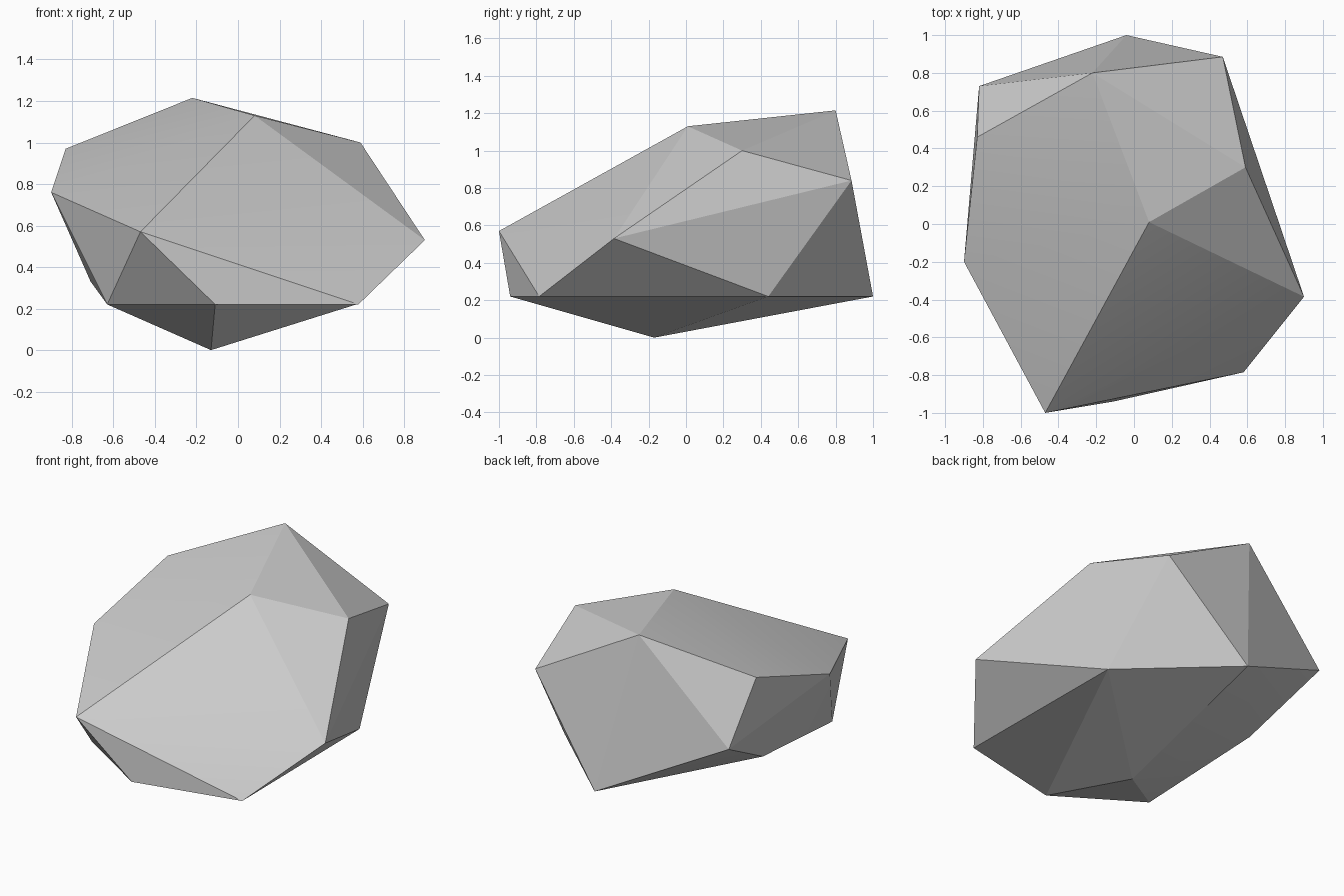
import bpy
import bmesh
import math

default_cube = bpy.data.objects.get("Cube")
if default_cube:
    bpy.data.objects.remove(default_cube, do_unlink=True)


def make_material(name, rgb, roughness=0.9):
    material = bpy.data.materials.new(name)
    material.use_nodes = True
    colour = (*rgb, 1)
    material.diffuse_color = colour
    shader = material.node_tree.nodes["Principled BSDF"]
    shader.inputs["Base Color"].default_value = colour
    shader.inputs["Roughness"].default_value = roughness
    return material


# Corners of the boulder, grouped from the ground upward
foot = (-.13, -.17, 0)
front_left_corner = (.58, -.785, .22)
lower_ring = [(-.11, -.94, .22), (.57, .44, .22), (-.04, 1, .22),
              (-.71, .22, .33), (-.63, -.61, .22)]
middle_ring = [(-.47, -1, .57), (.9, -.385, .53), (.47, .885, .84),
               (-.82, .73, .6), (-.9, -.2, .76)]
crown = [(.08, .01, 1.13), (.59, .3, 1), (-.22, .8, 1.215), (-.83, .46, .97)]


def make_boulder(name, material):
    """Wrap the corners in a faceted shell with one flat ledge underneath."""
    shell = bmesh.new()
    foot_vert = shell.verts.new(foot)
    ledge_vert = shell.verts.new(front_left_corner)
    for corner in lower_ring + middle_ring + crown:
        shell.verts.new(corner)
    bmesh.ops.convex_hull(shell, input=shell.verts[:])

    # Turn the edge under the front left corner to leave a level ledge
    ridge = shell.edges.get((foot_vert, ledge_vert))
    if ridge:
        bmesh.utils.edge_rotate(ridge, True)
    bmesh.ops.recalc_face_normals(shell, faces=shell.faces[:])

    mesh = bpy.data.meshes.new(name)
    shell.to_mesh(mesh)
    shell.free()
    mesh.materials.append(material)
    boulder = bpy.data.objects.new(name, mesh)
    bpy.context.collection.objects.link(boulder)
    return boulder


stone_grey = make_material("stone grey", (.6, .6, .6))
boulder = make_boulder("boulder", stone_grey)

# Soften only the shallowest creases
bpy.ops.object.select_all(action="DESELECT")
boulder.select_set(True)
bpy.context.view_layer.objects.active = boulder
bpy.ops.object.shade_smooth_by_angle(angle=math.radians(14.4))
